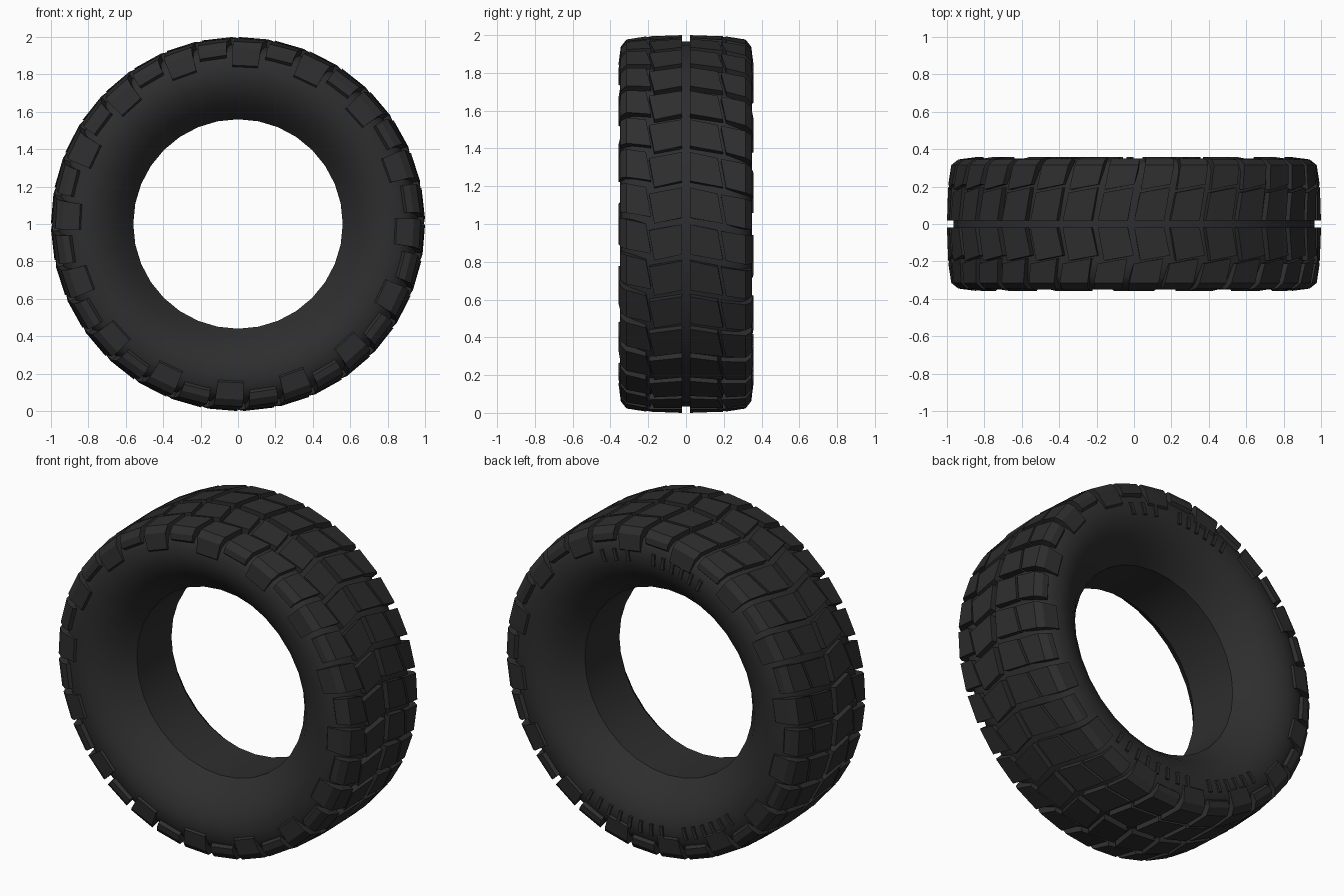
import bpy, bmesh, math
from mathutils import Matrix, Vector

cube = bpy.data.objects.get("Cube")
if cube:
    bpy.data.objects.remove(cube, do_unlink=True)

rubber = bpy.data.materials.new("black_rubber")
rubber.use_nodes = True
COLOUR = (0.027, 0.027, 0.027, 1)
rubber.diffuse_color = COLOUR
bsdf = next(n for n in rubber.node_tree.nodes if n.type == 'BSDF_PRINCIPLED')
bsdf.inputs["Base Color"].default_value = COLOUR
bsdf.inputs["Roughness"].default_value = 0.8

COUNT = 32
PITCH = math.tau / COUNT


def polar(r, angle, y):
    """Point on the wheel, with the axle along y at height 1."""
    return Vector((r * math.cos(angle), y, 1 + r * math.sin(angle)))


def finish(name, bm):
    bmesh.ops.recalc_face_normals(bm, faces=bm.faces)
    mesh = bpy.data.meshes.new(name)
    bm.to_mesh(mesh)
    bm.free()
    mesh.materials.append(rubber)
    obj = bpy.data.objects.new(name, mesh)
    bpy.context.scene.collection.objects.link(obj)
    return obj


# Tyre carcass: a closed half profile (radius, y), mirrored and revolved
half = [(0.56, 0.165), (0.595, 0.21), (0.64, 0.262), (0.69, 0.305),
        (0.75, 0.337), (0.81, 0.35), (0.87, 0.343), (0.915, 0.322),
        (0.945, 0.285), (0.962, 0.21), (0.965, 0.02)]
profile = half + [(r, -y) for r, y in reversed(half)]
bm = bmesh.new()
rings = [[bm.verts.new(polar(r, i * PITCH, y)) for r, y in profile]
         for i in range(COUNT)]
for i, ring in enumerate(rings):
    following = rings[(i + 1) % COUNT]
    for j in range(len(profile)):
        k = (j + 1) % len(profile)
        bm.faces.new((ring[j], ring[k], following[k], following[j]))
carcass = finish("tyre_carcass", bm)
bpy.ops.object.select_all(action='DESELECT')
carcass.select_set(True)
bpy.context.view_layer.objects.active = carcass
bpy.ops.object.shade_smooth_by_angle(angle=math.radians(30))


def tread_block(bm, side, middle, section, lean, shift):
    """Flat-sided block; shift says which points of the section slide
    sideways to give the zigzag grooves."""
    loops = []
    for end in (-1, 1):
        outer, inner = [], []
        for n, (y, r) in enumerate(section):
            yy = side * (y + (-side * end * 0.014 if n in shift else 0))
            angle = middle + end * PITCH * 0.41 + lean * (abs(y) - 0.1)
            outer.append(bm.verts.new(polar(r, angle, yy)))
            inner.append(bm.verts.new(polar(min(r - 0.03, 0.94), angle,
                                            yy * (0.9 if y > 0.3 else 1))))
        loops.append(outer + inner[::-1])
    a, b = loops
    size = len(a)
    half_size = size // 2
    for j in range(size):
        k = (j + 1) % size
        bm.faces.new((a[j], a[k], b[k], b[j]))
    # End caps, as a strip of quads
    for loop in loops:
        for j in range(half_size - 1):
            bm.faces.new((loop[j], loop[j + 1],
                          loop[size - 2 - j], loop[size - 1 - j]))


# Four rows of tread: a centre and a shoulder row on each side
centre = [(0.02, 1.0), (0.182, 0.994)]
shoulder = [(0.198, 0.993), (0.315, 0.977), (0.345, 0.94)]
for side, word in ((-1, "front"), (1, "back")):
    bm = bmesh.new()
    for i in range(COUNT):
        tread_block(bm, side, (i + 0.5) * PITCH, centre, -0.2 , {1})
    finish(word + "_centre_tread", bm)

    bm = bmesh.new()
    for i in range(COUNT):
        # Every other shoulder block reaches further down the sidewall
        tail = (0.357, 0.85) if i % 2 else (0.35, 0.905)
        tread_block(bm, side, (i + 0.5) * PITCH, shoulder + [tail],
                    -side * 0.2, {0})
    finish(word + "_shoulder_tread", bm)

# Raised ribs on the back sidewall: first angle, last angle, number
bm = bmesh.new()
for first, last, number in ((68, 80, 3), (92, 114, 6),
                            (229, 253, 6), (264, 299, 8)):
    for i in range(number):
        degrees = first + (last - first) * i / (number - 1)
        # Angles are measured from the back, so x is flipped
        angle = math.pi - math.radians(degrees) if degrees < 180 \
            else math.radians(degrees)
        angle = math.radians(degrees) if degrees < 180 else angle
        place = (Matrix.Translation(polar(0.815, angle, 0.344))
                 @ Matrix.Rotation(-angle, 4, 'Y')
                 @ Matrix.Diagonal((0.07, 0.026, 0.02, 1)))
        bmesh.ops.create_cube(bm, size=1, matrix=place)
finish("back_sidewall_ribs", bm)
